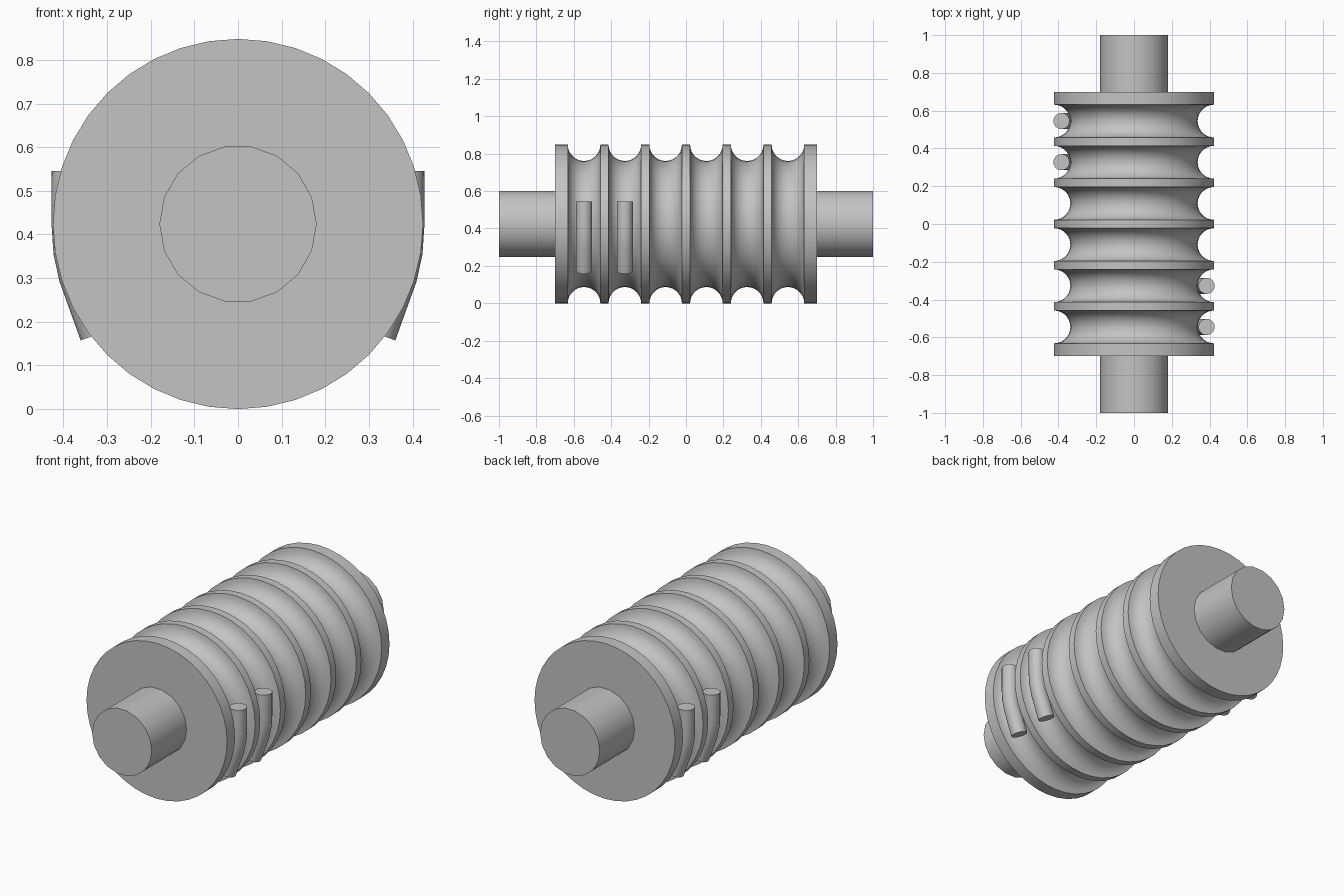
import bpy
import bmesh
import math
from mathutils import Matrix, Vector

if "Cube" in bpy.data.objects:
    bpy.data.objects.remove(bpy.data.objects["Cube"], do_unlink=True)

AXIS_Z = 0.424
DRUM_R = 0.424
DRUM_HALF = 0.7
GROOVE_R = 0.087
PITCH = 0.218

grey = bpy.data.materials.new("plain grey")
grey.use_nodes = True
colour = (0.55, 0.55, 0.55, 1)
grey.diffuse_color = colour
grey.node_tree.nodes["Principled BSDF"].inputs["Base Color"].default_value = colour


def finish(bm, name):
    bmesh.ops.recalc_face_normals(bm, faces=bm.faces)
    mesh = bpy.data.meshes.new(name)
    bm.to_mesh(mesh)
    bm.free()
    mesh.materials.append(grey)
    obj = bpy.data.objects.new(name, mesh)
    bpy.context.collection.objects.link(obj)
    bpy.ops.object.select_all(action="DESELECT")
    obj.select_set(True)
    bpy.context.view_layer.objects.active = obj
    bpy.ops.object.shade_smooth_by_angle(angle=math.radians(35))
    return obj


def loft(rings, name):
    """Skin a list of point rings and cap both ends."""
    bm = bmesh.new()
    loops = [[bm.verts.new(p) for p in ring] for ring in rings]
    n = len(loops[0])
    for a, b in zip(loops, loops[1:]):
        for i in range(n):
            j = (i + 1) % n
            bm.faces.new((a[i], a[j], b[j], b[i]))
    bm.faces.new(loops[0])
    bm.faces.new(loops[-1])
    return finish(bm, name)


def lathe(profile, sides, name):
    """Turn (radius, y) points around the drum axis."""
    angles = [math.tau * i / sides for i in range(sides)]
    return loft([[(r * math.cos(a), y, AXIS_Z + r * math.sin(a)) for a in angles]
                 for r, y in profile], name)


# Drum with six round-bottomed grooves
profile = [(DRUM_R, -DRUM_HALF)]
STEPS = 14
for g in range(6):
    centre = (g - 2.5) * PITCH
    for s in range(STEPS + 1):
        t = math.pi * s / STEPS
        profile.append((DRUM_R - GROOVE_R * math.sin(t), centre - GROOVE_R * math.cos(t)))
profile.append((DRUM_R, DRUM_HALF))
lathe(profile, 40, "grooved_drum")

# Stub shafts on both ends
for side, name in ((-1, "front_shaft"), (1, "back_shaft")):
    lathe([(0.18, side * 0.69), (0.18, side)], 18, name)

# Bent rope ends lying in two grooves on each side
PATH = [(0.384, 0.545), (0.384, 0.42), (0.38, 0.36), (0.368, 0.305), (0.32, 0.172)]
ROD_R = 0.043


def rope_end(side, y, name):
    rings = []
    for k, (x, z) in enumerate(PATH):
        before, after = PATH[max(k - 1, 0)], PATH[min(k + 1, len(PATH) - 1)]
        along = Vector((after[0] - before[0], 0, after[1] - before[1])).normalized()
        across = Vector((-along.z, 0, along.x))
        ring = []
        for i in range(18):
            a = math.tau * i / 18
            p = Vector((x, y * side, z)) + ROD_R * math.cos(a) * across
            p.y += ROD_R * math.sin(a)
            ring.append((p.x * side, p.y, p.z))
        rings.append(ring)
    return loft(rings, name)


for side, label in ((1, "left"), (-1, "right")):
    for n, turn in enumerate((2.5, 1.5)):
        rope_end(side, -turn * PITCH, f"{label}_rope_end_{n + 1}")
